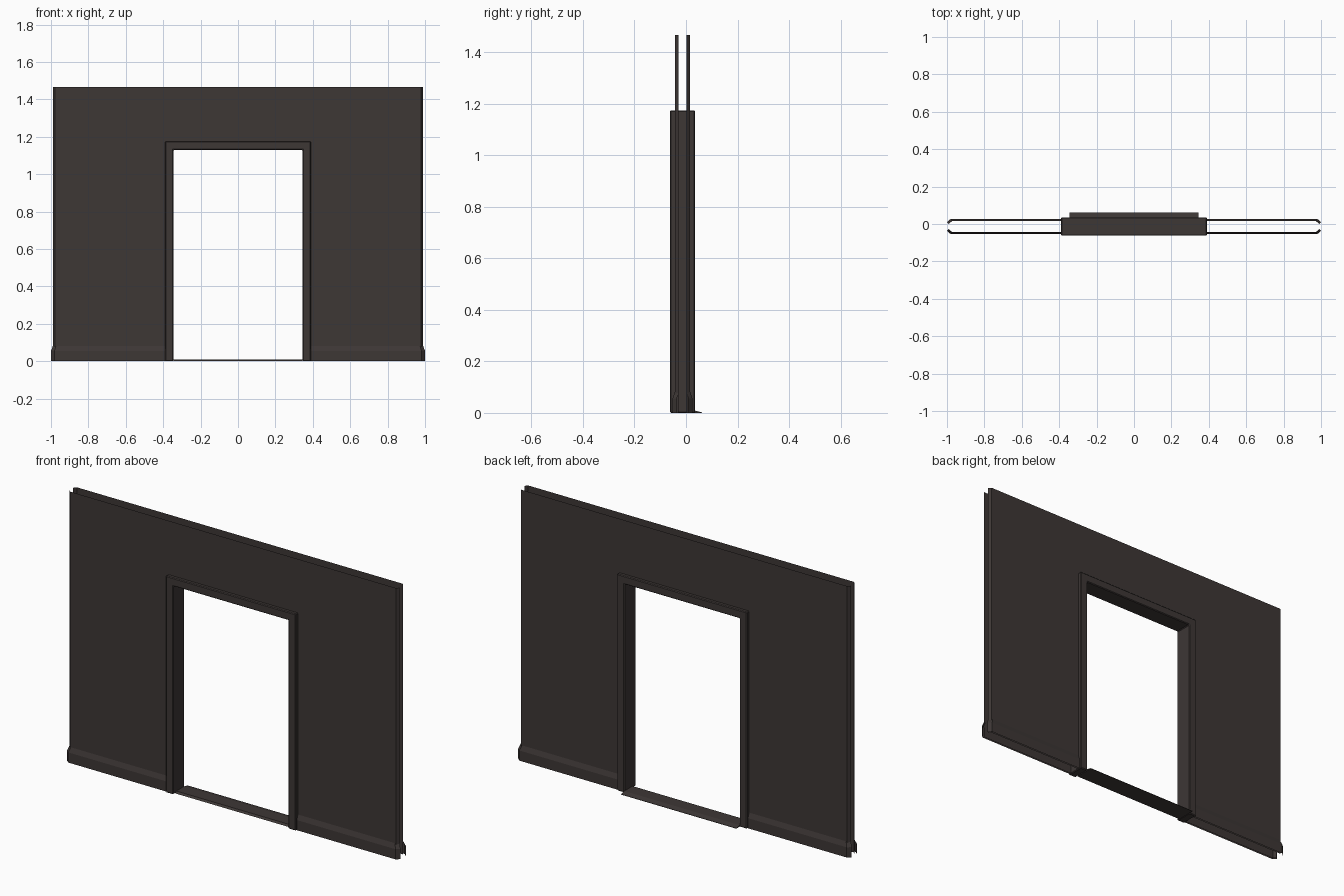
import bpy, bmesh

if "Cube" in bpy.data.objects:
    bpy.data.objects.remove(bpy.data.objects["Cube"])

CY = -0.0135          # mid plane of the wall thickness

mat = bpy.data.materials.new("dark brown")
mat.diffuse_color = (0.047, 0.038, 0.036, 1)
mat.use_nodes = True
mat.node_tree.nodes["Principled BSDF"].inputs["Base Color"].default_value = mat.diffuse_color


def finish(name, bm):
    me = bpy.data.meshes.new(name)
    bm.to_mesh(me)
    bm.free()
    me.materials.append(mat)
    ob = bpy.data.objects.new(name, me)
    bpy.context.collection.objects.link(ob)
    return ob


def strip(bm, rows, side):
    """Sheet through rows of (x, half_depth, z), facing outwards on the given side."""
    grid = [[bm.verts.new((x, CY + side * d, z)) for x, d, z in r] for r in rows]
    for a, b in zip(grid, grid[1:]):
        for i in range(len(a) - 1):
            f = bm.faces.new((a[i], a[i + 1], b[i + 1], b[i]))
            f.normal_update()
            if f.normal.y * side < 0:
                f.normal_flip()


def prism(name, pts, axis, lo, hi, bevel=0):
    """Closed outline extruded along x or y."""
    bm = bmesh.new()
    place = (lambda p: (lo, p[0], p[1])) if axis == 'x' else (lambda p: (p[0], lo, p[1]))
    face = bm.faces.new([bm.verts.new(place(p)) for p in pts])
    ext = bmesh.ops.extrude_face_region(bm, geom=[face])
    move = (hi - lo, 0, 0) if axis == 'x' else (0, hi - lo, 0)
    bmesh.ops.translate(bm, vec=move, verts=[v for v in ext['geom'] if isinstance(v, bmesh.types.BMVert)])
    bmesh.ops.recalc_face_normals(bm, faces=bm.faces)
    ob = finish(name, bm)
    if bevel:
        m = ob.modifiers.new("soft edges", 'BEVEL')
        m.width, m.segments = bevel, 1
    return ob


for side, label in ((-1, "front"), (1, "back")):
    # wall skin with folded side edges, open around the doorway
    bm = bmesh.new()
    for s in (-1, 1):
        strip(bm, [[(s * 0.37, 0.03, z), (s * 0.978, 0.03, z), (s * 0.99, 0.0155, z)]
                   for z in (0, 1.155, 1.467)], side)
    strip(bm, [[(-0.37, 0.03, z), (0.37, 0.03, z)] for z in (1.155, 1.467)], side)
    bmesh.ops.remove_doubles(bm, verts=bm.verts, dist=0.0001)
    finish(label + "_wall_panel", bm)

    # skirting with sloped top and folded ends
    bm = bmesh.new()
    for s in (-1, 1):
        strip(bm, [[(s * 0.38, d, z), (s * (e - 0.018), d, z), (s * e, d - 0.016, z)]
                   for d, e, z in ((0.039, 1.0, 0), (0.039, 1.0, 0.055), (0.03, 0.99, 0.082))], side)
    finish(label + "_skirting", bm)

# door frame
prism("door_frame", [(-0.39, 0), (-0.39, 1.175), (0.39, 1.175), (0.39, 0),
                     (0.345, 0), (0.345, 1.13), (-0.345, 1.13), (-0.345, 0)],
      'y', CY - 0.049, CY + 0.049, bevel=0.004)

# sloped threshold
prism("threshold", [(-0.045, 0), (-0.035, 0.009), (0.035, 0.009), (0.0625, 0.002), (0.0625, 0)],
      'x', -0.345, 0.345)
